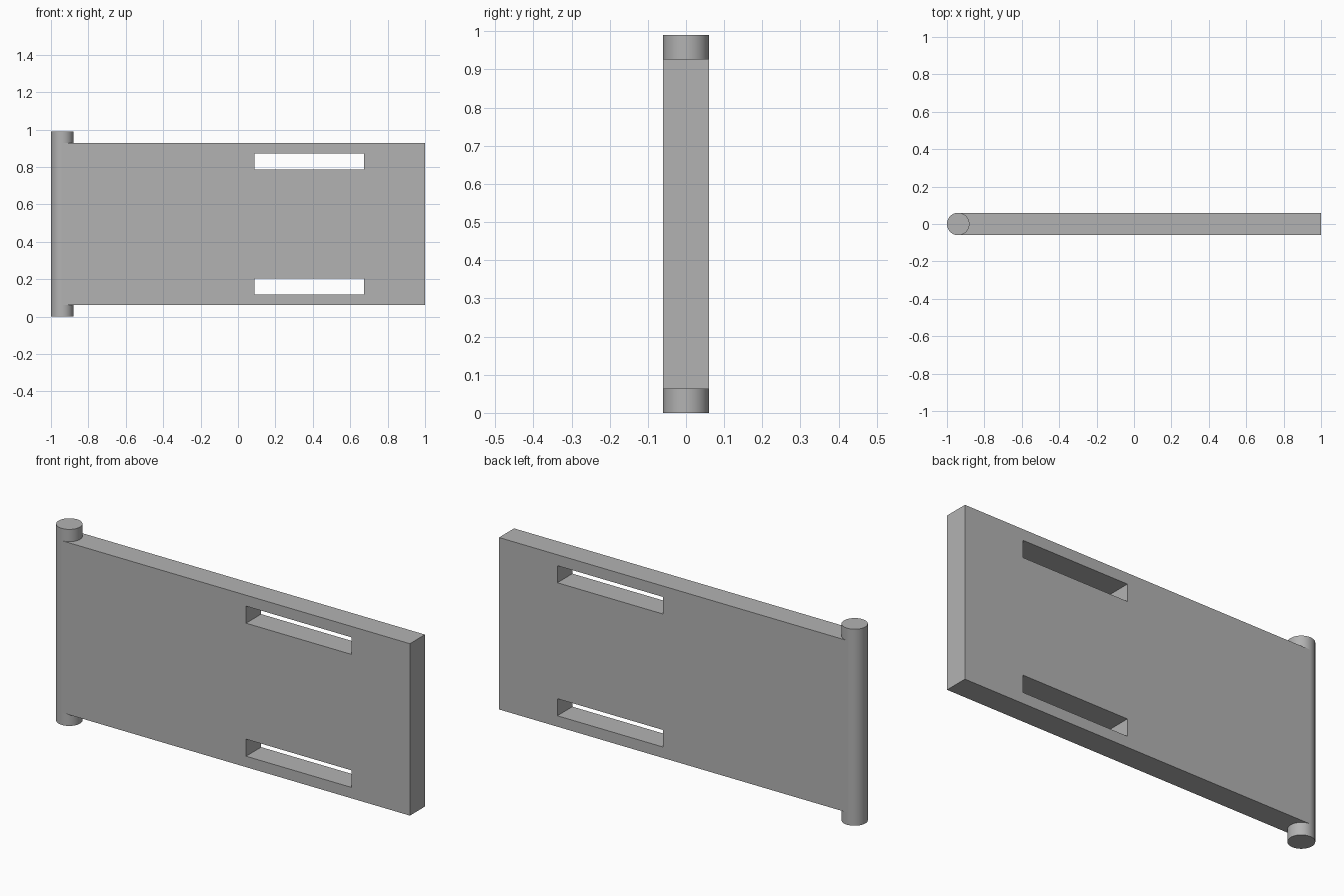
import bpy

cube = bpy.data.objects.get("Cube")
if cube:
    bpy.data.objects.remove(cube, do_unlink=True)

RADIUS = 0.06
PIN_X = -0.94
HEIGHT = 0.99
MID_Z = HEIGHT / 2

grey = bpy.data.materials.new("plain grey")
grey.use_nodes = True
colour = (0.45, 0.45, 0.45, 1)
grey.diffuse_color = colour
grey.node_tree.nodes["Principled BSDF"].inputs["Base Color"].default_value = colour


def box(name, x0, x1, z0, z1, depth):
    bpy.ops.mesh.primitive_cube_add(size=1, location=((x0 + x1) / 2, 0, (z0 + z1) / 2))
    ob = bpy.context.object
    ob.name = name
    ob.scale = (x1 - x0, depth, z1 - z0)
    bpy.ops.object.transform_apply(location=False, rotation=False, scale=True)
    ob.data.materials.append(grey)
    return ob


# Flat panel, starting at the pin's axis
panel = box("panel", PIN_X, 1, 0.062, HEIGHT - 0.062, 2 * RADIUS)

# Two long slots cut through the panel, mirrored about mid height
for side in (-1, 1):
    z = MID_Z + side * 0.335
    cutter = box("slot_cutter", 0.087, 0.675, z - 0.043, z + 0.043, 1)
    cutter.hide_render = True
    cut = panel.modifiers.new("slot", "BOOLEAN")
    cut.operation = "DIFFERENCE"
    cut.solver = "EXACT"
    cut.object = cutter
    bpy.context.view_layer.objects.active = panel
    bpy.ops.object.modifier_apply(modifier=cut.name)
    bpy.data.objects.remove(cutter, do_unlink=True)

# Round hinge pin along the right edge
bpy.ops.mesh.primitive_cylinder_add(vertices=64, radius=RADIUS, depth=HEIGHT,
                                    location=(PIN_X, 0, MID_Z))
pin = bpy.context.object
pin.name = "hinge_pin"
pin.data.materials.append(grey)
bpy.ops.object.shade_smooth_by_angle()
